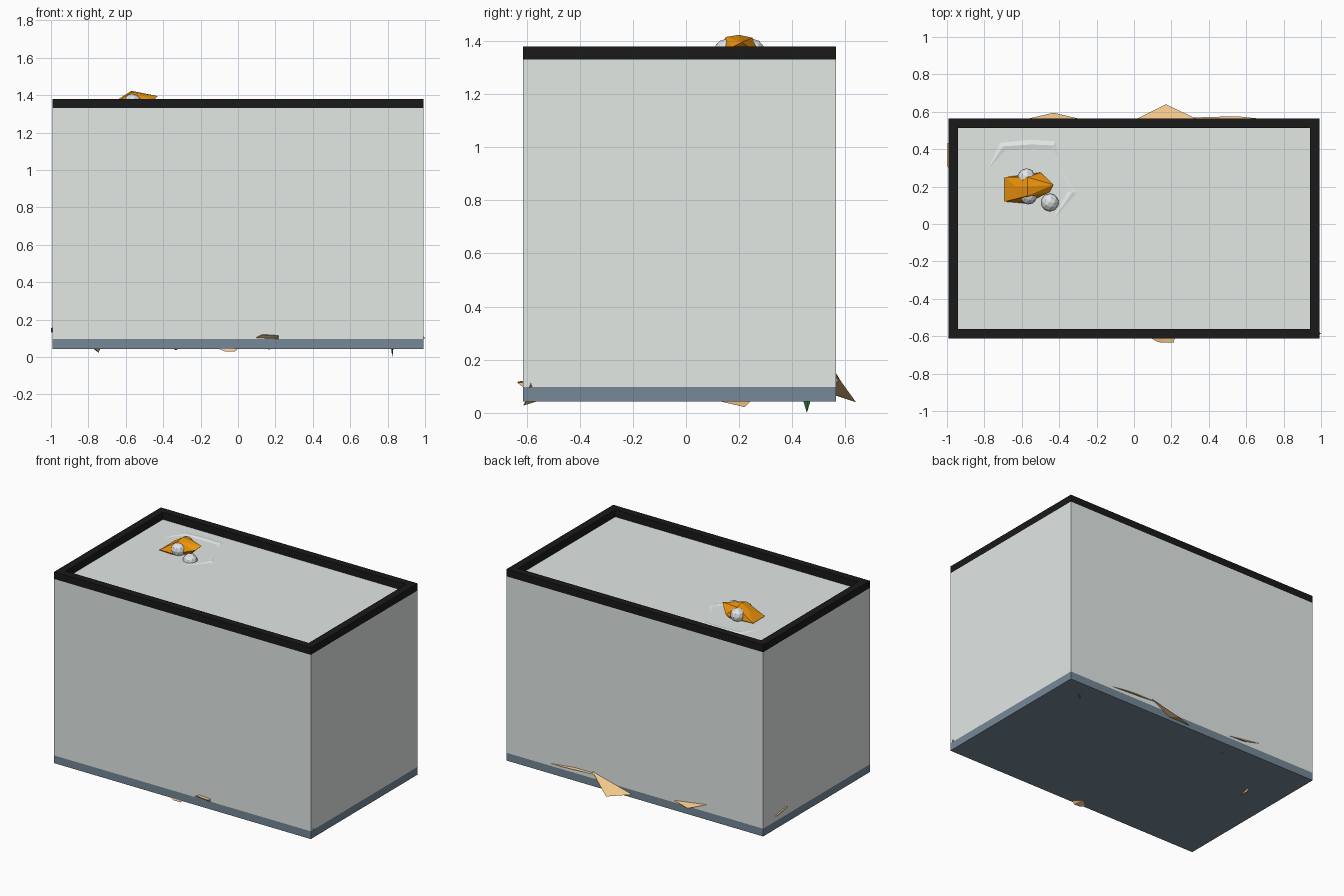
import bpy, bmesh, math, random
from mathutils import Vector, Matrix

if "Cube" in bpy.data.objects:
    bpy.data.objects.remove(bpy.data.objects["Cube"])

random.seed(4)


def mat(name, rgba):
    m = bpy.data.materials.new(name)
    m.diffuse_color = rgba
    m.use_nodes = True
    m.node_tree.nodes["Principled BSDF"].inputs["Base Color"].default_value = m.diffuse_color
    return m


GLASS = mat("glass", (0.76, 0.81, 0.785, 0.5))
FOAM = mat("ripple", (0.80, 0.84, 0.82, 0.6))
BLACK = mat("black_trim", (0.010, 0.010, 0.011, 1))
BLUE = mat("blue_base", (0.18, 0.25, 0.31, 1))
SAND = mat("sand", (0.89, 0.56, 0.25, 1))
ORANGE = mat("fish_orange", (0.87, 0.30, 0.004, 1))
PEARL = mat("pearl", (0.75, 0.78, 0.80, 1))
GREEN = mat("plant_green", (0.03, 0.18, 0.05, 1))


def finish(name, bm, material):
    bmesh.ops.recalc_face_normals(bm, faces=bm.faces)
    me = bpy.data.meshes.new(name)
    bm.to_mesh(me)
    bm.free()
    me.materials.append(material)
    ob = bpy.data.objects.new(name, me)
    bpy.context.collection.objects.link(ob)
    return ob


def box(bm, lo, hi):
    lo, hi = Vector(lo), Vector(hi)
    m = Matrix.Translation((lo + hi) / 2) @ Matrix.Diagonal((*(hi - lo), 1))
    bmesh.ops.create_cube(bm, size=1, matrix=m)


def hull(bm, pts):
    vs = [bm.verts.new(p) for p in pts]
    res = bmesh.ops.convex_hull(bm, input=vs)
    junk = [v for v in res["geom_interior"] if isinstance(v, bmesh.types.BMVert)]
    bmesh.ops.delete(bm, geom=junk, context='VERTS')


X, Y0, Y1 = 0.992, -0.613, 0.565
W = 0.052

# Base slab
bm = bmesh.new()
box(bm, (-X, Y0, 0.043), (X, Y1, 0.097))
finish("base", bm, BLUE)

# Glass tank body, its top being the water surface
bm = bmesh.new()
box(bm, (-X, Y0, 0.097), (X, Y1, 1.33))
finish("glass_tank", bm, GLASS)

# Black rim as a mitred rectangular ring
bm = bmesh.new()
rings = []
for inset, z in ((0, 1.33), (0, 1.38), (W, 1.38), (W, 1.33)):
    rings.append([bm.verts.new((sx * (X - inset), y, z)) for sx, y in
                  ((-1, Y0 + inset), (1, Y0 + inset), (1, Y1 - inset), (-1, Y1 - inset))])
for k in range(4):
    a, b = rings[k], rings[(k + 1) % 4]
    for i in range(4):
        j = (i + 1) % 4
        bm.faces.new((a[i], a[j], b[j], b[i]))
finish("top_rim", bm, BLACK)

# Bumpy gravel bed inside
bm = bmesh.new()
bmesh.ops.create_grid(bm, x_segments=9, y_segments=6, size=1)
for v in bm.verts:
    v.co = (v.co.x * 0.97, v.co.y * 0.57 - 0.022, 0.14 + random.uniform(-0.03, 0.03))
bmesh.ops.triangulate(bm, faces=bm.faces)
finish("gravel_bed", bm, SAND)

# Gravel corners poking through the walls and floor
bm = bmesh.new()
hull(bm, [(0.36, 0.55, 0.165), (-0.01, 0.55, 0.07), (0.17, 0.64, 0.04), (0.2, 0.5, 0.09)])
hull(bm, [(0.80, 0.55, 0.105), (0.345, 0.55, 0.155), (0.55, 0.576, 0.12), (0.3, 0.569, 0.13)])
hull(bm, [(-0.26, 0.555, 0.115), (-0.60, 0.555, 0.165), (-0.43, 0.595, 0.10), (-0.43, 0.5, 0.15)])
hull(bm, [(0.08, -0.605, 0.097), (0.13, -0.605, 0.122), (0.22, -0.605, 0.115),
          (0.22, -0.605, 0.09), (0.13, -0.632, 0.118), (0.21, -0.635, 0.114)])
hull(bm, [(-0.98, 0.29, 0.16), (-0.98, 0.44, 0.14), (-1.0, 0.31, 0.155),
          (-1.0, 0.43, 0.135), (-0.98, 0.36, 0.12)])
hull(bm, [(0.98, -0.60, 0.09), (0.98, -0.57, 0.095), (1.0, -0.585, 0.10), (0.98, -0.583, 0.13)])
hull(bm, [(-0.12, -0.60, 0.05), (0.01, -0.60, 0.05), (-0.07, -0.612, 0.03),
          (-0.02, -0.61, 0.028), (-0.05, -0.54, 0.05)])
hull(bm, [(-0.77, 0.10, 0.05), (-0.735, 0.25, 0.05), (-0.745, 0.22, 0.022), (-0.78, 0.2, 0.05)])
hull(bm, [(-0.36, 0.46, 0.05), (-0.31, 0.47, 0.05), (-0.33, 0.465, 0.036), (-0.335, 0.44, 0.05)])
finish("gravel_points", bm, SAND)

# Plant blades, one with its root tip through the floor
bm = bmesh.new()
for px, py, h in ((0.825, 0.455, 0.75), (0.72, 0.36, 0.6), (0.62, 0.45, 0.5), (-0.8, -0.35, 0.55)):
    for k in range(3):
        a = k * 2.1
        d = Vector((math.cos(a), math.sin(a), 0)) * 0.05
        c = Vector((px, py, 0.3))
        hull(bm, [c + d, c - d * 0.4, c + Vector((d.y, -d.x, 0)) * 0.4,
                  (px + d.x, py + d.y, h), (px, py, 0.06)])
hull(bm, [(0.818, 0.455, 0.05), (0.832, 0.455, 0.05), (0.825, 0.44, 0.05),
          (0.825, 0.47, 0.05), (0.825, 0.455, 0.0)])
finish("plants", bm, GREEN)

# Fish lifting its head out of the water
bm = bmesh.new()
hull(bm, [(-0.69, 0.25, 1.335), (-0.69, 0.12, 1.335), (-0.58, 0.11, 1.34), (-0.50, 0.275, 1.35),
          (-0.43, 0.21, 1.395), (-0.45, 0.17, 1.375), (-0.57, 0.15, 1.415), (-0.57, 0.25, 1.412),
          (-0.57, 0.20, 1.423), (-0.63, 0.20, 1.385), (-0.46, 0.24, 1.375),
          (-0.66, 0.2, 1.18), (-0.75, 0.2, 1.2)])
finish("fish_body", bm, ORANGE)
bm = bmesh.new()
hull(bm, [(-0.69, 0.19, 1.2), (-0.69, 0.21, 1.2), (-0.85, 0.2, 1.12), (-0.72, 0.2, 1.03)])
finish("fish_tail", bm, ORANGE)

# Fish eyes and a floating bubble
for name, c, r in (("fish_eye_left", (-0.575, 0.25, 1.36), 0.048),
                   ("fish_eye_right", (-0.565, 0.152, 1.36), 0.048),
                   ("bubble", (-0.45, 0.115, 1.325), 0.049)):
    bm = bmesh.new()
    bmesh.ops.create_icosphere(bm, subdivisions=2, radius=r, matrix=Matrix.Translation(c))
    finish(name, bm, PEARL)

# Faint ripple crests on the water
bm = bmesh.new()
for path in (((-0.79, 0.28), (-0.70, 0.415), (-0.55, 0.425), (-0.43, 0.42), (-0.41, 0.36)),
             ((-0.40, 0.31), (-0.33, 0.17), (-0.45, 0.0))):
    mid = Vector((-0.55, 0.2, 0))
    rows = []
    for i, (x, y) in enumerate(path):
        w = 0.004 if i in (0, len(path) - 1) else 0.03
        p = Vector((x, y, 1.329))
        d = (p - mid)
        d.z = 0
        d.normalize()
        rows.append([bm.verts.new(q) for q in (p + d * w, p + Vector((0, 0, 0.2 * w)), p - d * w)])
    for a, b in zip(rows, rows[1:]):
        for k in range(2):
            bm.faces.new((a[k], a[k + 1], b[k + 1], b[k]))
finish("ripples", bm, FOAM)
